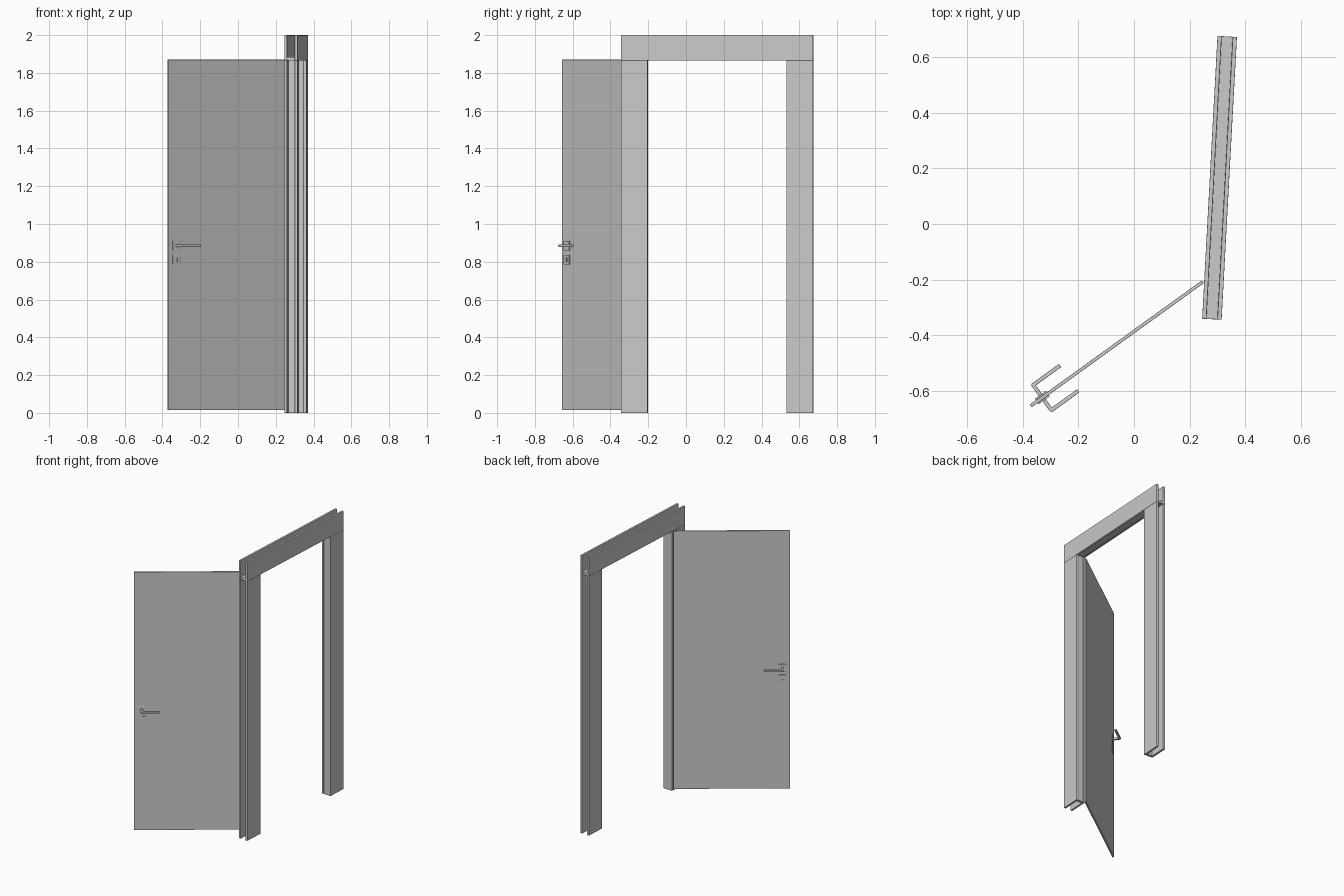
import bpy, bmesh
from math import radians
from mathutils import Matrix

if "Cube" in bpy.data.objects:
    bpy.data.objects.remove(bpy.data.objects["Cube"])

# Local axes: frame runs along y, door leaf runs along x away from its hinge
FRAME = Matrix.Translation((0.3075, 0.166, 0)) @ Matrix.Rotation(radians(-3.1), 4, 'Z')
DOOR = Matrix.Translation((0.247, -0.208, 0)) @ Matrix.Rotation(radians(215.8), 4, 'Z')


def prism(name, matrix, outline, z0, z1, bevel=0.002):
    """Extrude a plan outline between two heights."""
    bm = bmesh.new()
    face = bm.faces.new([bm.verts.new((x, y, z0)) for x, y in outline])
    ext = bmesh.ops.extrude_face_region(bm, geom=[face])
    verts = [v for v in ext["geom"] if isinstance(v, bmesh.types.BMVert)]
    bmesh.ops.translate(bm, verts=verts, vec=(0, 0, z1 - z0))
    bmesh.ops.recalc_face_normals(bm, faces=bm.faces)
    mesh = bpy.data.meshes.new(name)
    bm.to_mesh(mesh)
    bm.free()
    ob = bpy.data.objects.new(name, mesh)
    ob.matrix_world = matrix
    bpy.context.collection.objects.link(ob)
    if bevel:
        mod = ob.modifiers.new("edge_bevel", 'BEVEL')
        mod.width = bevel
        mod.segments = 2
    return ob


def box(name, matrix, x0, x1, y0, y1, z0, z1, bevel=0.002):
    return prism(name, matrix, [(x0, y0), (x1, y0), (x1, y1), (x0, y1)], z0, z1, bevel)


HALF, CASING, HEAD = 0.509, 0.14, 1.865

# Casing boards on both faces of the wall
for side, (x0, x1) in {"inner": (-0.035, -0.020), "outer": (0.020, 0.035)}.items():
    box(f"{side}_head_casing", FRAME, x0, x1, -HALF, HALF, HEAD, 2.0)
    for end, y0 in {"hinge": -HALF, "latch": HALF - CASING}.items():
        box(f"{side}_{end}_casing", FRAME, x0, x1, y0, y0 + CASING, 0, HEAD)

# Lining between the casings
box("head_lining", FRAME, -0.020, 0.020, -HALF, HALF, HEAD, HEAD + 0.02)
for end, y0 in {"hinge": -HALF + CASING - 0.02, "latch": HALF - CASING}.items():
    box(f"{end}_lining", FRAME, -0.020, 0.020, y0, y0 + 0.02, 0, HEAD)

# Door leaf
box("door_leaf", DOOR, 0, 0.762, -0.006, 0.006, 0.015, 1.87)

# Keyhole cutter
S = 0.711
cutter = box("keyhole_cutter", DOOR, S - 0.004, S + 0.004, -0.03, 0.03, 0.798, 0.822, 0)
cutter.hide_render = True
cutter.hide_viewport = True
cutter.display_type = 'WIRE'

# Handle hardware on both faces
for face, k in {"front": 1, "back": -1}.items():
    box(f"{face}_handle_plate", DOOR, S - 0.025, S + 0.025, 0.006 * k, 0.012 * k, 0.86, 0.91, 0.001)
    key = box(f"{face}_key_plate", DOOR, S - 0.025, S + 0.025, 0.006 * k, 0.012 * k, 0.785, 0.835, 0.001)
    cut = key.modifiers.new("keyhole", 'BOOLEAN')
    cut.object = cutter
    cut.operation = 'DIFFERENCE'
    cut.solver = 'EXACT'
    # Lever: stem out of the door, then grip towards the hinge
    lever = [(S + 0.007, 0.010), (S + 0.007, 0.058), (S + 0.003, 0.063),
             (0.592, 0.063), (0.592, 0.049), (S - 0.007, 0.049), (S - 0.007, 0.010)]
    prism(f"{face}_lever", DOOR, [(x, y * k) for x, y in lever], 0.878, 0.892, 0.002)
